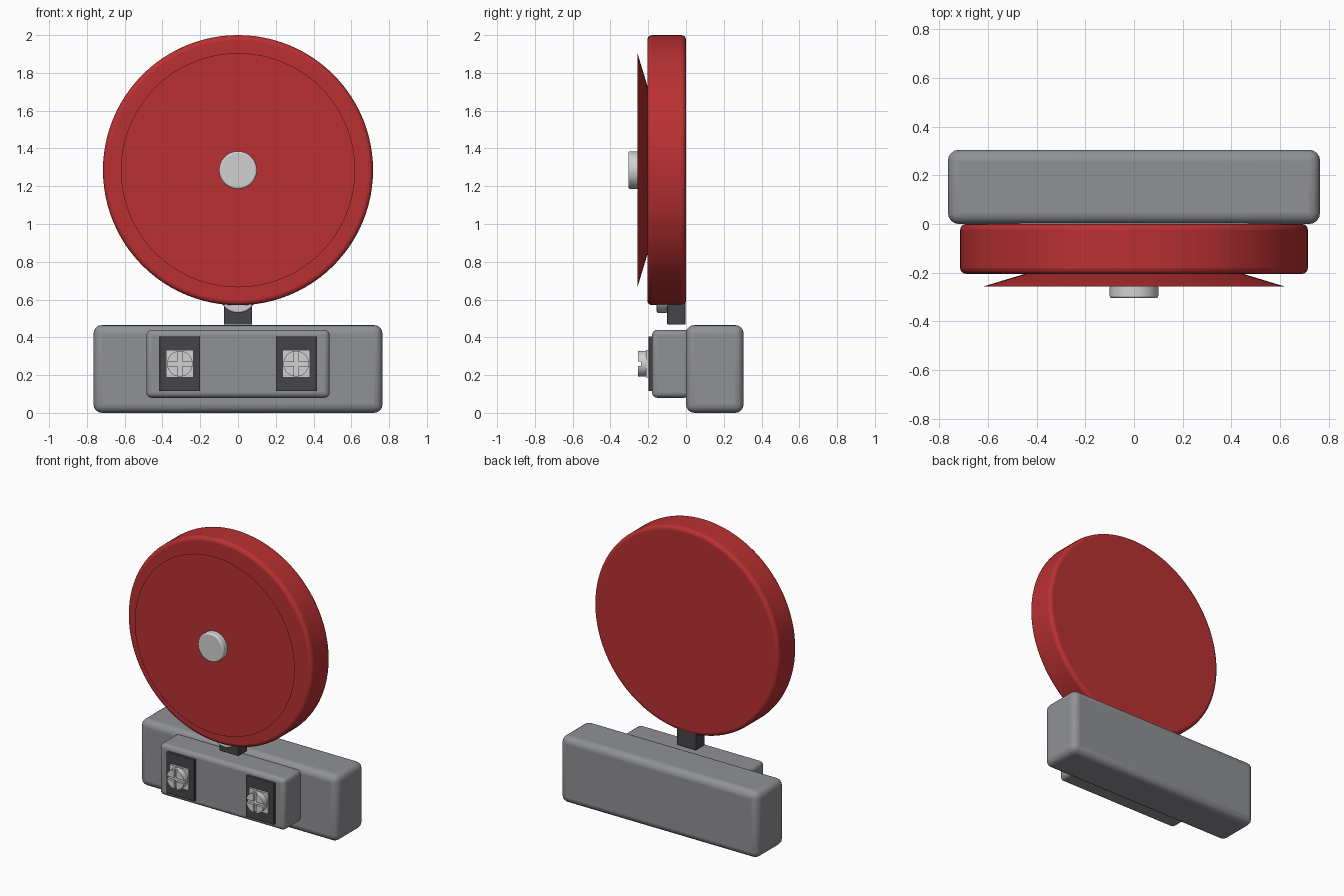
import bpy, bmesh, math
from mathutils import Matrix, Vector

if "Cube" in bpy.data.objects:
    bpy.data.objects.remove(bpy.data.objects["Cube"])


def material(name, rgb):
    m = bpy.data.materials.new(name)
    m.use_nodes = True
    m.diffuse_color = (*rgb, 1)
    m.node_tree.nodes["Principled BSDF"].inputs["Base Color"].default_value = (*rgb, 1)
    return m


RED = material("bell red", (0.49, 0.03, 0.032))
GREY = material("housing grey", (0.28, 0.285, 0.3))
DARK = material("dark grey", (0.06, 0.06, 0.067))
METAL = material("pale metal", (0.64, 0.64, 0.64))


def finish(name, bm, mat, bevel=0, segments=4):
    bmesh.ops.recalc_face_normals(bm, faces=bm.faces)
    mesh = bpy.data.meshes.new(name)
    bm.to_mesh(mesh)
    bm.free()
    mesh.materials.append(mat)
    ob = bpy.data.objects.new(name, mesh)
    bpy.context.collection.objects.link(ob)
    if bevel:
        mod = ob.modifiers.new("rounded edges", "BEVEL")
        mod.width, mod.segments, mod.limit_method = bevel, segments, "ANGLE"
    bpy.ops.object.select_all(action="DESELECT")
    ob.select_set(True)
    bpy.context.view_layer.objects.active = ob
    bpy.ops.object.shade_smooth_by_angle(angle=math.radians(35))
    return ob


def box(name, lo, hi, mat, bevel=0):
    lo, hi = Vector(lo), Vector(hi)
    bm = bmesh.new()
    bmesh.ops.create_cube(bm, size=1, matrix=Matrix.Translation((lo + hi) / 2)
                          @ Matrix.Diagonal((*(hi - lo), 1)))
    return finish(name, bm, mat, bevel)


def disc(name, x, z, front, back, r_front, r_back, mat, bevel=0, sides=96):
    # Cylinder or cone lying along the y axis
    bm = bmesh.new()
    place = Matrix.Translation((x, (front + back) / 2, z)) @ Matrix.Rotation(math.pi / 2, 4, "X")
    bmesh.ops.create_cone(bm, cap_ends=True, segments=sides, radius1=r_back,
                          radius2=r_front, depth=back - front, matrix=place)
    return finish(name, bm, mat, bevel)


def screw_quarters(name, x, z, front, back, radius, gap, mat):
    # Four raised sectors leave a cross slot between them
    bm = bmesh.new()
    start = math.asin(gap / radius)
    for q in range(4):
        turn = Matrix.Rotation(q * math.pi / 2, 3, "Y")
        pts = [Vector((gap, 0, gap))]
        for i in range(9):
            a = start + (math.pi / 2 - 2 * start) * i / 8
            pts.append(Vector((radius * math.cos(a), 0, radius * math.sin(a))))
        face = bm.faces.new([bm.verts.new(turn @ p + Vector((x, back, z))) for p in pts])
        out = bmesh.ops.extrude_face_region(bm, geom=[face], use_keep_orig=True)
        moved = [g for g in out["geom"] if isinstance(g, bmesh.types.BMVert)]
        bmesh.ops.translate(bm, verts=moved, vec=(0, front - back, 0))
    finish(name, bm, mat)


# Bell with flared front dish and centre button
BELL_Z = 1.285
disc("bell_body", 0, BELL_Z, -0.205, 0, 0.715, 0.715, RED, 0.025)
disc("bell_front_dish", 0, BELL_Z, -0.257, -0.195, 0.62, 0.415, RED)
disc("bell_button", 0, BELL_Z, -0.305, -0.25, 0.1, 0.1, METAL, 0.01, 48)

# Striker under the bell
box("striker_arm", (-0.075, -0.1, 0.467), (0.075, -0.003, 0.66), DARK, 0.005)
disc("striker_head", 0, 0.63, -0.155, -0.095, 0.1, 0.1, METAL, 0.008, 48)

# Base and terminal block
box("base", (-0.765, 0, 0), (0.765, 0.305, 0.465), GREY, 0.045)
box("terminal_block", (-0.485, -0.18, 0.08), (0.485, 0.02, 0.44), GREY, 0.028)

# Terminals with slotted screws
for side, x in (("right", -0.308), ("left", 0.308)):
    z = 0.26
    box(side + "_terminal_plate", (x - 0.108, -0.198, 0.115), (x + 0.108, -0.17, 0.405), DARK, 0.004)
    box(side + "_clamp_washer", (x - 0.072, -0.213, z - 0.072), (x + 0.072, -0.19, z + 0.072), METAL)
    disc(side + "_screw_head", x, z, -0.238, -0.205, 0.068, 0.068, METAL, 0, 40)
    screw_quarters(side + "_screw_quarters", x, z, -0.255, -0.236, 0.068, 0.011, METAL)
